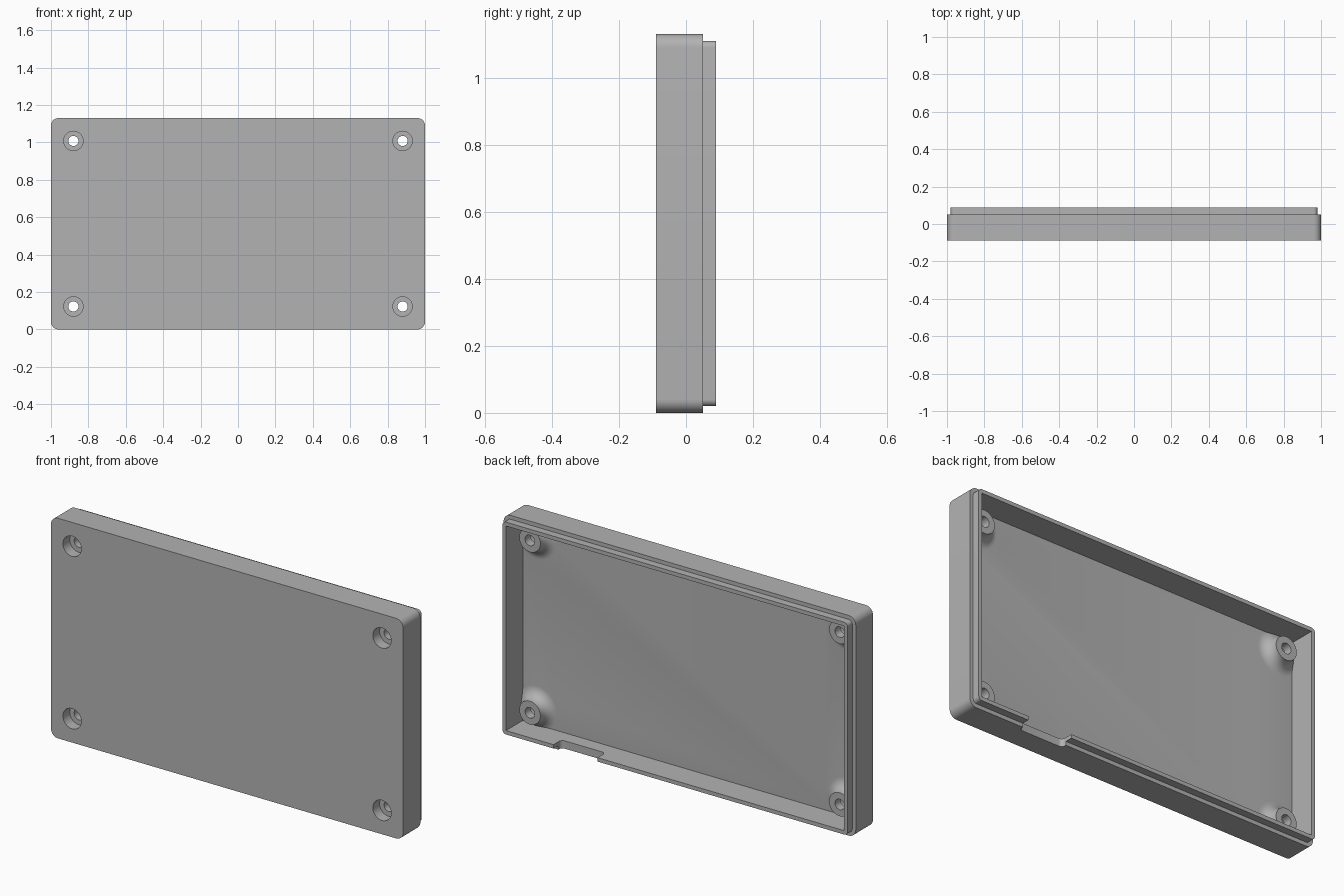
import bpy, bmesh, math

cube = bpy.data.objects.get("Cube")
if cube:
    bpy.data.objects.remove(cube, do_unlink=True)

HEIGHT = 1.13
FRONT, LEDGE, RIM, FLOOR, BOSS_TOP = -0.089, 0.051, 0.089, -0.047, 0.01
MID = HEIGHT / 2

grey = bpy.data.materials.new("plain grey")
grey.use_nodes = True
grey.diffuse_color = (0.45, 0.45, 0.45, 1)
grey.node_tree.nodes["Principled BSDF"].inputs["Base Color"].default_value = (0.45, 0.45, 0.45, 1)


def make_object(name, bm):
    bmesh.ops.recalc_face_normals(bm, faces=bm.faces)
    mesh = bpy.data.meshes.new(name)
    bm.to_mesh(mesh)
    bm.free()
    mesh.materials.append(grey)
    obj = bpy.data.objects.new(name, mesh)
    bpy.context.collection.objects.link(obj)
    return obj


def slab(name, x0, x1, y0, y1, z0, z1, radius=0, axis=1, edges=None):
    """Box whose edges along one axis can be rounded."""
    bm = bmesh.new()
    bmesh.ops.create_cube(bm, size=1)
    for v in bm.verts:
        v.co = (x1 if v.co.x > 0 else x0, y1 if v.co.y > 0 else y0, z1 if v.co.z > 0 else z0)
    if radius:
        along = [e for e in bm.edges
                 if abs((e.verts[0].co - e.verts[1].co).normalized()[axis]) > 0.9
                 and (edges is None or edges(e))]
        bmesh.ops.bevel(bm, geom=along, offset=radius, segments=8, profile=0.5, affect='EDGES')
    return make_object(name, bm)


def turned(name, profile, x, z, sides=48):
    """Solid of revolution about y from (radius, y) pairs, closed by end caps."""
    bm = bmesh.new()
    rings = []
    for r, y in profile:
        rings.append([bm.verts.new((x + r * math.cos(a), y, z + r * math.sin(a)))
                      for a in (math.tau * i / sides for i in range(sides))])
    for a, b in zip(rings, rings[1:]):
        for i in range(sides):
            j = (i + 1) % sides
            bm.faces.new((a[i], a[j], b[j], b[i]))
    bm.faces.new(rings[0])
    bm.faces.new(rings[-1])
    return make_object(name, bm)


def combine(target, tool, operation):
    mod = target.modifiers.new(operation.lower(), 'BOOLEAN')
    mod.object, mod.operation, mod.solver = tool, operation, 'EXACT'
    bpy.ops.object.select_all(action='DESELECT')
    bpy.context.view_layer.objects.active = target
    target.select_set(True)
    bpy.ops.object.modifier_apply(modifier=mod.name)
    bpy.data.objects.remove(tool, do_unlink=True)


# Outer shell with a stepped lip, hollowed from the back
case = slab("enclosure_shell", -1, 1, FRONT, LEDGE, 0, HEIGHT, 0.04)
combine(case, slab("lip", -0.98, 0.98, FRONT + 0.02, RIM, 0.02, HEIGHT - 0.02, 0.02), 'UNION')
combine(case, slab("cavity", -0.96, 0.96, FLOOR, 0.3, 0.04, HEIGHT - 0.04), 'DIFFERENCE')

# Flared screw bosses, with counterbored through holes
flare, boss_r = BOSS_TOP - FLOOR, 0.06
curve = [(boss_r + flare * (1 - math.cos(t)), BOSS_TOP - flare * math.sin(t))
         for t in (math.pi / 2 * i / 10 for i in range(11))]
base_r = curve[-1][0]
for x in (-0.88, 0.88):
    for z in (MID - 0.4425, MID + 0.4425):
        combine(case, turned("boss", [(base_r, FLOOR - 0.015)] + curve[::-1], x, z), 'UNION')
        drill = [(0.052, -0.2), (0.052, FRONT + 0.055), (0.027, FRONT + 0.055), (0.027, 0.2)]
        combine(case, turned("drill", drill, x, z), 'DIFFERENCE')

# Cable notch with rounded inner corners in the bottom wall
notch = slab("notch", 0.44, 0.69, 0.025, 0.2, -0.1, 0.08, 0.02, axis=2,
             edges=lambda e: e.verts[0].co.y < 0.1)
combine(case, notch, 'DIFFERENCE')

bpy.ops.object.select_all(action='DESELECT')
bpy.context.view_layer.objects.active = case
case.select_set(True)
bpy.ops.object.shade_smooth_by_angle(angle=math.radians(30))
